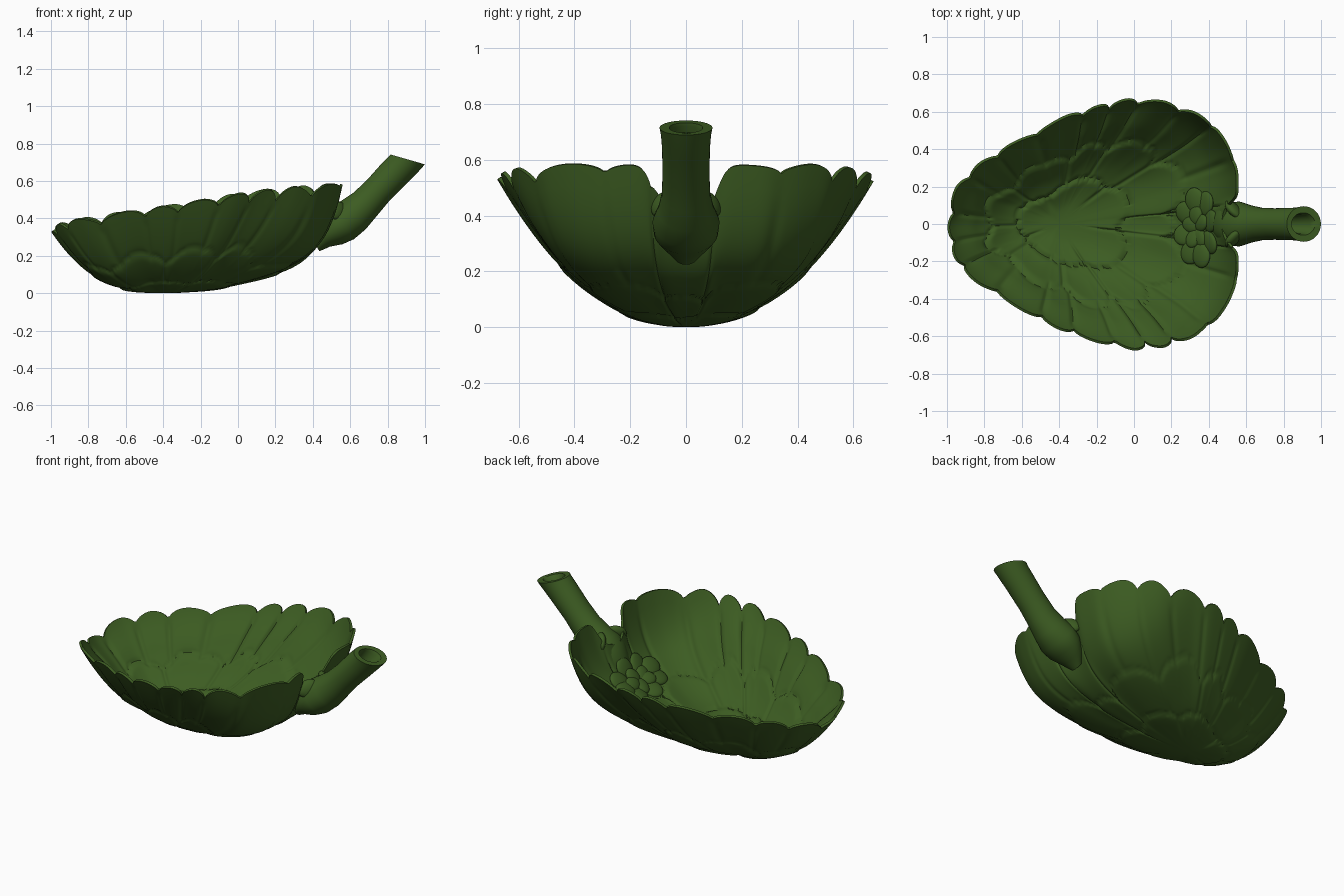
import bpy, bmesh, math
from mathutils import Vector, Matrix

if "Cube" in bpy.data.objects:
    bpy.data.objects.remove(bpy.data.objects["Cube"])

green = bpy.data.materials.new("leaf green")
green.diffuse_color = (0.046, 0.108, 0.016, 1)
green.use_nodes = True
green.node_tree.nodes["Principled BSDF"].inputs["Base Color"].default_value = green.diffuse_color


def finish(name, bm, angle=50):
    bmesh.ops.recalc_face_normals(bm, faces=bm.faces)
    me = bpy.data.meshes.new(name)
    bm.to_mesh(me)
    bm.free()
    me.materials.append(green)
    ob = bpy.data.objects.new(name, me)
    bpy.context.collection.objects.link(ob)
    bpy.ops.object.select_all(action='DESELECT')
    ob.select_set(True)
    bpy.context.view_layer.objects.active = ob
    bpy.ops.object.shade_smooth_by_angle(angle=math.radians(angle))
    return ob


def smooth(a, b, x):
    t = min(1, max(0, (x - a) / (b - a)))
    return t * t * (3 - 2 * t)


# --- leaf bowl: half rim outline from stem notch round to the leaf tip
RIM = [(.48, 0, .42), (.49, .07, .43), (.525, .11, .50), (.56, .15, .58),
       (.56, .3, .585), (.51, .42, .585), (.44, .53, .58), (.32, .61, .57),
       (.18, .66, .555), (0, .68, .53), (-.15, .65, .505), (-.35, .59, .47),
       (-.5, .52, .45), (-.7, .41, .42), (-.83, .33, .40), (-.95, .22, .38),
       (-.99, .1, .35), (-1, 0, .32)]
N, M = 200, 50            # samples along half the rim, rings
CX = -0.4                 # lowest point of the bowl
pts = [Vector(p) for p in RIM]
full = pts + [Vector((p.x, -p.y, p.z)) for p in reversed(pts[1:-1])]
cum = [0]
for i in range(len(full)):
    cum.append(cum[-1] + (full[(i + 1) % len(full)] - full[i]).length)
rim = []
for k in range(2 * N):
    d = cum[-1] * k / (2 * N)
    i = max(j for j in range(len(full)) if cum[j] <= d)
    rim.append(full[i].lerp(full[(i + 1) % len(full)], (d - cum[i]) / (cum[i + 1] - cum[i])))
for _ in range(12):
    rim = [(rim[k - 1] + rim[k] * 2 + rim[(k + 1) % (2 * N)]) / 4 for k in range(2 * N)]


def lobe(u, n, shift=0):
    """Petal wave: 0 at the seams, 1 at the middle."""
    v = u + .010 * math.sin(u * 23 + 1) + .006 * math.sin(u * 47)
    return abs(math.sin(math.pi * (v * n + shift)))


def wall(k):
    r = rim[k % (2 * N)]
    d = Vector((r.x - CX, r.y))
    return r, d, smooth(.6, .95, d.x / d.length), d.x / d.length


def base(k, q):
    r, d, w, c = wall(k)
    depth = .055 * (1 - .85 * w)
    s = q * (1 - depth * (1 - lobe(k / (2 * N), 23) ** .5))
    p = 2.2 + .5 * smooth(.3, 1, -c)
    z = r.z * ((1 - w) * s ** p + w * (.5 * s ** 2 + .5 * s ** 14))
    return Vector((CX + d.x * s, d.y * s, z))


# Rows of overlapping petals: edge position, petal count, phase
ROWS = [(.40, 5, .2), (.72, 11, .5), (2, 23, 0)]


def relief(k, q):
    """Creased petal pattern: seams sink, petal middles swell."""
    u = k / (2 * N)
    size = wall(k)[1].length
    g = 0
    for e, n, sh in ROWS:
        edge = e * (.82 + .18 * lobe(u, n, sh) ** .7)
        g = max(g, math.exp(-((q - edge) * size / .014) ** 2))
        if q < edge:
            across = lobe(u, n, sh) / (math.pi * n) * cum[-1] * q
            seam = math.exp(-(across / .014) ** 2)
            step = .009 * smooth(edge - .25, edge, q)
            return step - .010 * max(g, seam) * smooth(.1, .3, q)
    return 0


bm = bmesh.new()
sheets = []
rings = [.03 + .97 * j / M for j in range(M + 1)]
normals = {}
inner = []                # floor points and their upward normals
for side in (0, 1):
    grid = []
    for q in rings:
        row = []
        for k in range(2 * N):
            p = base(k, q)
            if side == 0:
                du = base(k + 1, q) - base(k - 1, q)
                dq = base(k, q + .004) - base(k, q - .004)
                n = du.cross(dq).normalized()
                normals[(k, q)] = -n if n.z > 0 else n
            n = normals[(k, q)]
            fade = 1 - smooth(.93, 1, q)
            if side == 0:
                off = relief(k, q) * .6 * fade
            else:
                off = -(.014 + .022 * (1 - smooth(.8, 1, q))) - relief(k, q) * fade
                inner.append((p + n * off, -n))
            row.append(bm.verts.new(p + n * off))
        grid.append(row)
    c = bm.verts.new((CX, 0, .036 * side))
    for k in range(2 * N):
        k2 = (k + 1) % (2 * N)
        bm.faces.new((c, grid[0][k], grid[0][k2]))
        for j in range(M):
            bm.faces.new((grid[j][k], grid[j + 1][k], grid[j + 1][k2], grid[j][k2]))
    sheets.append(grid[-1])
for k in range(2 * N):
    k2 = (k + 1) % (2 * N)
    bm.faces.new((sheets[0][k], sheets[1][k], sheets[1][k2], sheets[0][k2]))
low = min(v.co.z for v in bm.verts)
bmesh.ops.translate(bm, verts=bm.verts, vec=(0, 0, -low))
finish("leaf_bowl", bm)

# --- hollow stem: rings of (x, z, radius in y, radius in xz, tilt of ring plane in degrees)
STEM = [(.42, .25, .04, .03, 120), (.46, .30, .085, .06, 122), (.51, .34, .115, .092, 122),
        (.56, .375, .12, .105, 125), (.62, .42, .10, .10, 130), (.68, .475, .087, .088, 133),
        (.75, .55, .084, .082, 134), (.84, .645, .086, .086, 142), (.885, .69, .09, .09, 155),
        (.908, .715, .095, .095, 164), (.905, .715, .06, .065, 164),
        (.89, .70, .052, .056, 158), (.81, .61, .045, .045, 135)]
bm = bmesh.new()
S = 40
loops = []
for x, z, ry, rx, tilt in STEM:
    t = math.radians(tilt)
    loops.append([bm.verts.new((x + rx * math.cos(t) * math.cos(a), ry * math.sin(a),
                                z + rx * math.sin(t) * math.cos(a)))
                  for a in (2 * math.pi * i / S for i in range(S))])
for a, b in zip(loops, loops[1:]):
    for i in range(S):
        bm.faces.new((a[i], a[(i + 1) % S], b[(i + 1) % S], b[i]))
bm.faces.new(loops[0])
bm.faces.new(loops[-1])
finish("hollow_stem", bm)


def blob(bm, loc, size, turn, up):
    m = (Matrix.Translation(loc) @ Vector((0, 0, 1)).rotation_difference(up).to_matrix().to_4x4()
         @ Matrix.Rotation(turn, 4, 'Z') @ Matrix.Diagonal((*size, 1)))
    bmesh.ops.create_uvsphere(bm, u_segments=24, v_segments=12, radius=1, matrix=m)


# --- rosette of small petals resting on the floor beside the stem
bm = bmesh.new()
for count, rx, ry, size, lift in ((8, .07, .15, (.07, .06, .02), .004),
                                  (5, .03, .07, (.055, .045, .02), .018)):
    for i in range(count):
        a = 2 * math.pi * (i + .3) / count
        x, y = .345 + rx * math.cos(a), -.02 + ry * math.sin(a)
        p, n = min(inner, key=lambda f: (f[0].x - x) ** 2 + (f[0].y - y) ** 2)
        blob(bm, Vector((x, y, p.z - low)) + n * lift, size, a, n)
finish("floor_rosette", bm)

# --- forked ridges joining the stem to the two rim lobes
bm = bmesh.new()
for s in (1, -1):
    blob(bm, (.535, s * .075, .44), (.065, .028, .05), -s * .8, Vector((-.43, 0, .9)))
finish("stem_fork", bm)
